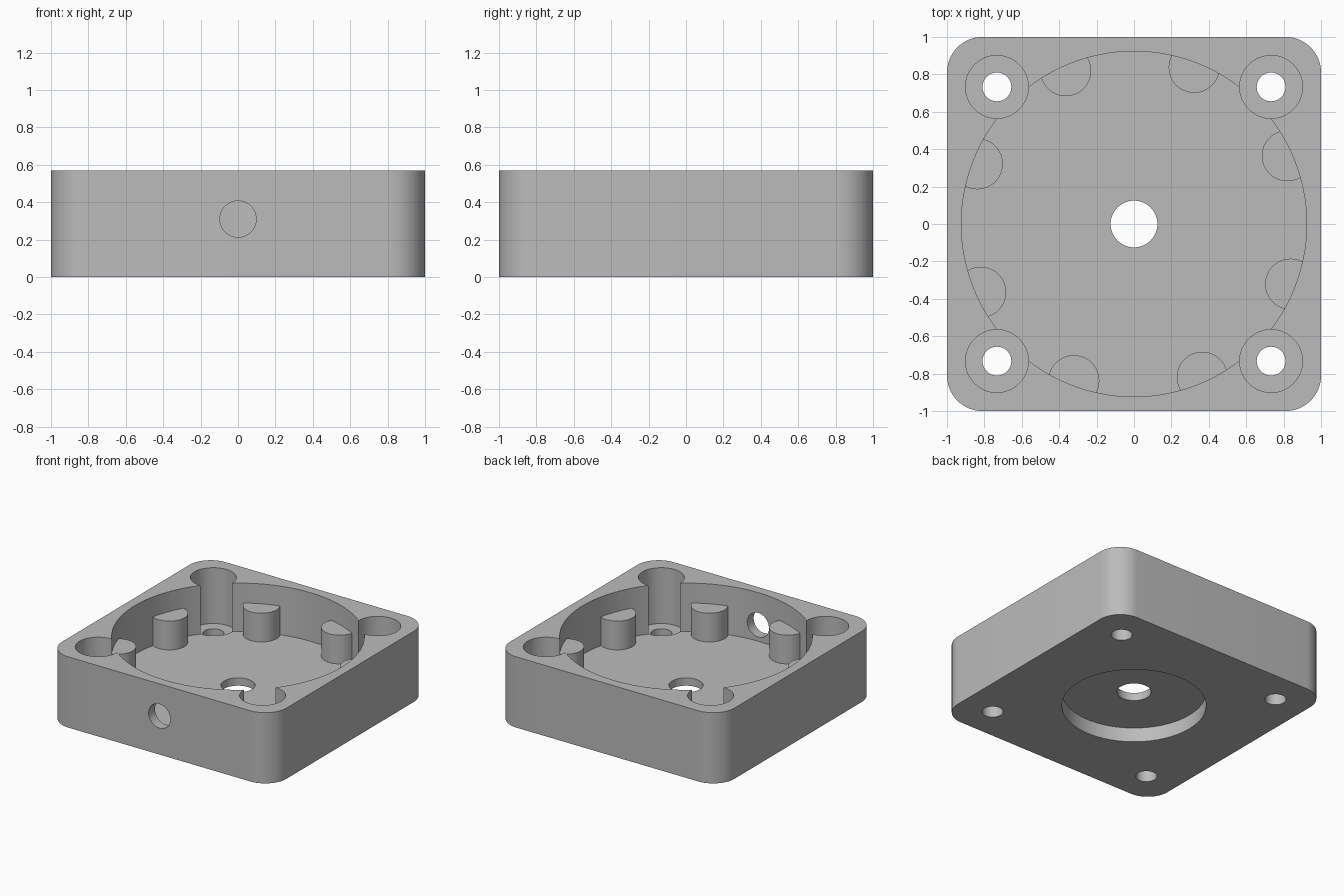
import bpy, bmesh, math
from mathutils import Matrix

cube = bpy.data.objects.get("Cube")
if cube:
    bpy.data.objects.remove(cube, do_unlink=True)

HEIGHT, FLOOR = 0.57, 0.178
BOLT = 0.733            # bolt hole offset from the centre

grey = bpy.data.materials.new("plain grey")
grey.use_nodes = True
colour = (0.5, 0.5, 0.5, 1)
grey.diffuse_color = colour
grey.node_tree.nodes["Principled BSDF"].inputs["Base Color"].default_value = colour


def add_object(name, bm):
    bmesh.ops.recalc_face_normals(bm, faces=bm.faces[:])
    mesh = bpy.data.meshes.new(name)
    bm.to_mesh(mesh)
    bm.free()
    mesh.materials.append(grey)
    obj = bpy.data.objects.new(name, mesh)
    bpy.context.collection.objects.link(obj)
    return obj


def cylinder(name, x, y, z0, z1, radius, sides=64):
    bm = bmesh.new()
    bmesh.ops.create_cone(bm, cap_ends=True, segments=sides, radius1=radius, radius2=radius,
                          depth=z1 - z0, matrix=Matrix.Translation((x, y, (z0 + z1) / 2)))
    return add_object(name, bm)


def rounded_block(name, half, radius, height, steps=16):
    bm = bmesh.new()
    ring = []
    for quarter in range(4):
        mid = math.radians(45 + 90 * quarter)
        cx = math.copysign(half - radius, math.cos(mid))
        cy = math.copysign(half - radius, math.sin(mid))
        for i in range(steps + 1):
            a = math.radians(90 * (quarter + i / steps))
            ring.append(bm.verts.new((cx + radius * math.cos(a), cy + radius * math.sin(a), 0)))
    base = bm.faces.new(ring)
    top = bmesh.ops.extrude_face_region(bm, geom=[base])["geom"]
    bmesh.ops.translate(bm, vec=(0, 0, height),
                        verts=[v for v in top if isinstance(v, bmesh.types.BMVert)])
    return add_object(name, bm)


def combine(target, tool, operation):
    mod = target.modifiers.new(tool.name, 'BOOLEAN')
    mod.operation, mod.solver, mod.object = operation, 'EXACT', tool
    bpy.context.view_layer.objects.active = target
    bpy.ops.object.modifier_apply(modifier=mod.name)
    bpy.data.objects.remove(tool, do_unlink=True)


# Housing block with the round main cavity
housing = rounded_block("housing", 1.0, 0.19, HEIGHT)
combine(housing, cylinder("cavity", 0, 0, FLOOR, 1, 0.923, 128), 'DIFFERENCE')

# Eight support posts merged into the cavity wall
for k in range(8):
    a = math.radians(24 + 45 * k)
    post = cylinder("post", 0.897 * math.cos(a), 0.897 * math.sin(a), 0.15, 0.41, 0.136)
    combine(housing, post, 'UNION')

# Corner bolt holes with wide counterbores
for sx in (-1, 1):
    for sy in (-1, 1):
        x, y = sx * BOLT, sy * BOLT
        combine(housing, cylinder("counterbore", x, y, 0.12, 1, 0.168), 'DIFFERENCE')
        combine(housing, cylinder("bolt_hole", x, y, -0.2, 0.3, 0.077, 48), 'DIFFERENCE')

# Round recess under the base and the centre hole through the floor
combine(housing, cylinder("base_recess", 0, 0, -0.2, 0.115, 0.527, 96), 'DIFFERENCE')
combine(housing, cylinder("centre_hole", 0, 0, -0.2, 0.4, 0.125), 'DIFFERENCE')

# Cable hole through the front wall
cable = cylinder("cable_hole", 0, 0, -0.25, 0.25, 0.097)
cable.data.transform(Matrix.Translation((0, -1, 0.31)) @ Matrix.Rotation(math.pi / 2, 4, 'X'))
combine(housing, cable, 'DIFFERENCE')

# Smooth round walls, crisp edges
bpy.ops.object.select_all(action='DESELECT')
housing.select_set(True)
bpy.context.view_layer.objects.active = housing
bpy.ops.object.shade_smooth_by_angle(angle=math.radians(30))
